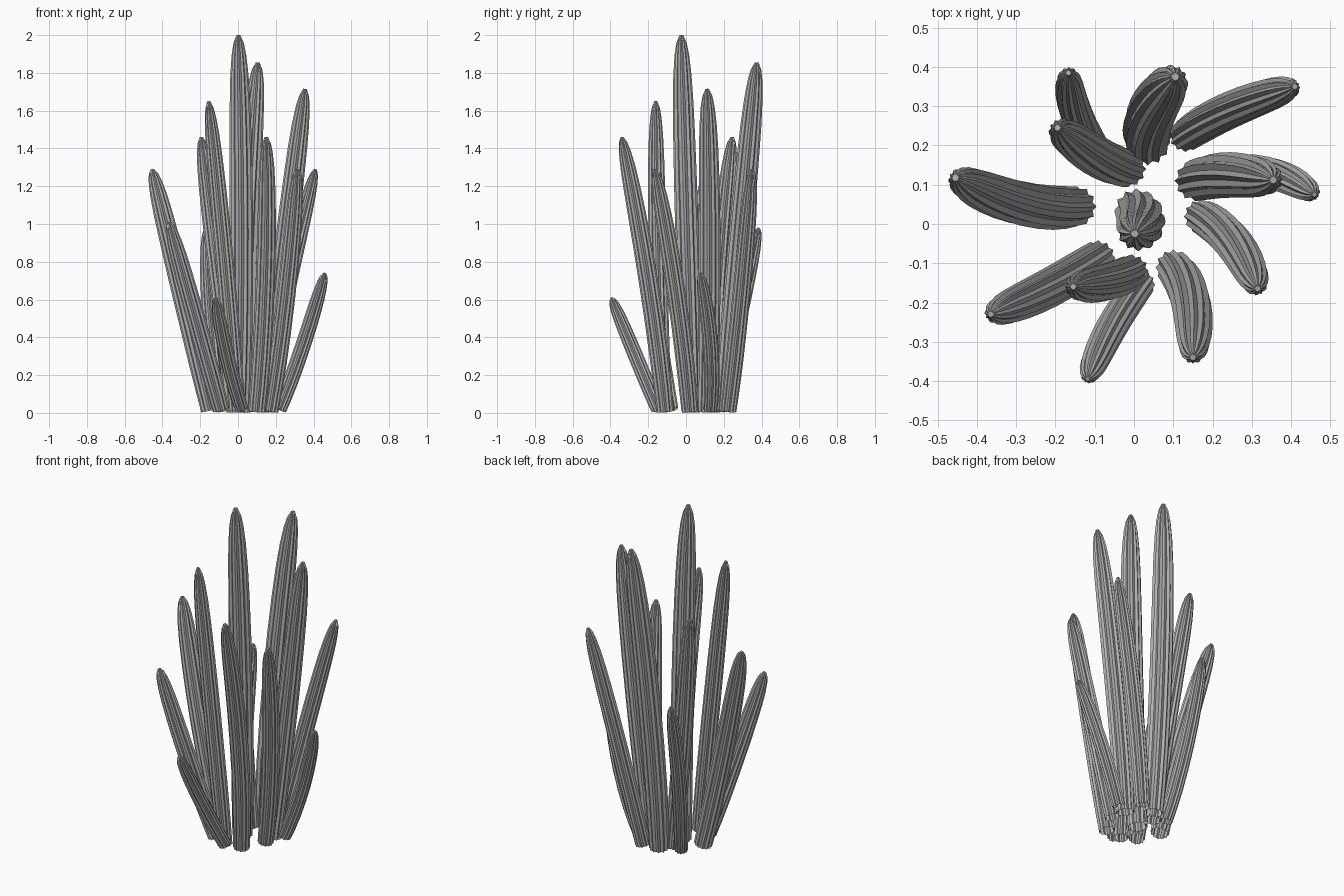
import bpy, bmesh, math
from mathutils import Vector

cube = bpy.data.objects.get("Cube")
if cube:
    bpy.data.objects.remove(cube, do_unlink=True)

grey = bpy.data.materials.new("stone grey")
grey.use_nodes = True
COLOUR = (0.43, 0.43, 0.43, 1)
grey.diffuse_color = COLOUR
grey.node_tree.nodes["Principled BSDF"].inputs["Base Color"].default_value = COLOUR

RIBS = 12
VALLEY = 0.83  # groove radius relative to the rib crest

# (fraction of length, fraction of full radius)
PROFILE = [(0, .89), (.1, .95), (.22, .99), (.36, 1), (.5, 1), (.63, .98),
           (.74, .94), (.83, .88), (.9, .78), (.95, .63), (.98, .45), (1, .17)]

# name, base (x, y), middle (x, y), tip (x, y), height, radius
STEMS = [
    ("centre_stem", (.005, .035), (.018, .005), (.002, -.025), 2.00, .062),
    ("tall_back_stem", (.035, .205), (.045, .285), (.105, .375), 1.855, .063),
    ("back_left_stem", (.13, .225), (.25, .293), (.41, .35), 1.29, .047),
    ("tall_left_stem", (.155, .11), (.245, .125), (.355, .112), 1.715, .058),
    ("short_left_stem", (.22, .13), (.345, .13), (.46, .075), .74, .041),
    ("front_left_stem", (.17, .02), (.255, -.05), (.315, -.165), 1.29, .049),
    ("front_stem", (.10, -.11), (.145, -.20), (.15, -.34), 1.46, .051),
    ("short_front_stem", (.02, -.15), (-.058, -.265), (-.118, -.395), .61, .040),
    ("slim_front_stem", (-.005, -.12), (-.07, -.148), (-.155, -.16), 1.65, .048),
    ("front_right_stem", (-.09, -.085), (-.22, -.165), (-.365, -.23), 1.01, .050),
    ("right_stem", (-.145, .045), (-.29, .053), (-.455, .118), 1.29, .057),
    ("back_right_stem", (-.015, .14), (-.10, .175), (-.195, .245), 1.46, .052),
    ("short_back_stem", (-.085, .168), (-.145, .275), (-.167, .385), .98, .042),
]


def make_stem(name, base, middle, tip, height, radius):
    """Sweep a fluted star section along a curved path, open at the foot."""
    a, c = Vector((*base, 0)), Vector((*tip, height))
    m = Vector((*middle, height * .48))
    b = 2 * m - (a + c) / 2  # control point of the curve through the middle

    # Lift the tilted foot so its lowest edge clears the ground
    lean = (b - a).normalized()
    a.z += radius * 1.1 * math.hypot(lean.x, lean.y)

    bm = bmesh.new()
    rings = []
    for t, scale in PROFILE:
        centre = a * (1 - t) ** 2 + b * 2 * t * (1 - t) + c * t * t
        along = ((b - a) * (1 - t) + (c - b) * t).normalized()
        u = (Vector((1, 0, 0)) - along * along.x).normalized()
        v = along.cross(u)
        ring = []
        for i in range(RIBS * 2):
            ang = math.pi * i / RIBS
            r = radius * scale * (VALLEY if i % 2 else 1)
            ring.append(bm.verts.new(centre + r * (u * math.cos(ang) + v * math.sin(ang))))
        rings.append(ring)

    n = RIBS * 2
    for low, high in zip(rings, rings[1:]):
        for i in range(n):
            j = (i + 1) % n
            bm.faces.new((low[i], low[j], high[j], high[i]))
    bm.faces.new(rings[-1])  # small flat tip

    mesh = bpy.data.meshes.new(name)
    bm.to_mesh(mesh)
    bm.free()
    mesh.materials.append(grey)
    obj = bpy.data.objects.new(name, mesh)
    bpy.context.scene.collection.objects.link(obj)


for stem in STEMS:
    make_stem(*stem)
